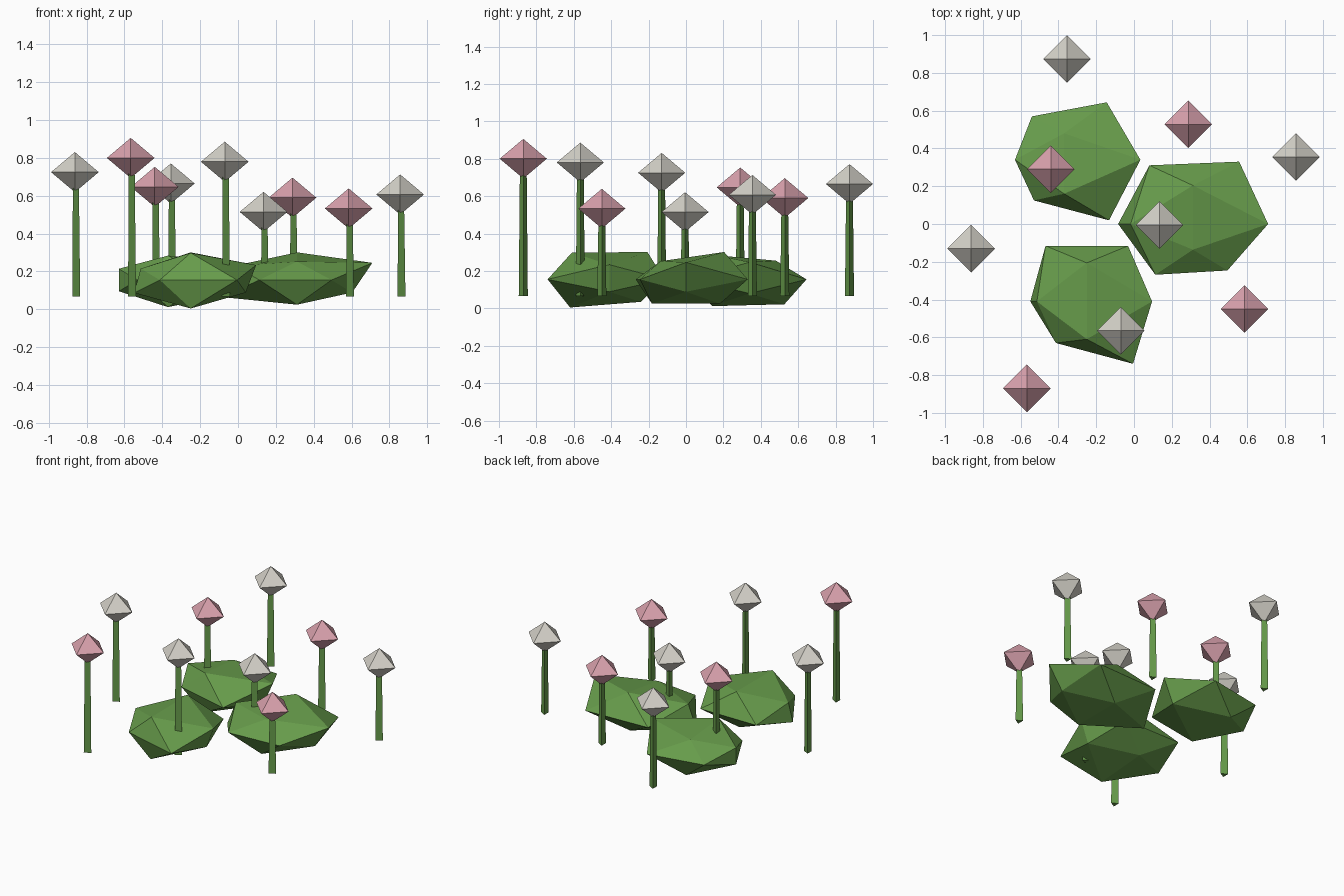
import bpy, bmesh, math
from mathutils import Vector, Matrix

cube = bpy.data.objects.get("Cube")
if cube:
    bpy.data.objects.remove(cube, do_unlink=True)


def material(name, rgb):
    m = bpy.data.materials.new(name)
    m.use_nodes = True
    m.diffuse_color = (*rgb, 1)
    m.node_tree.nodes["Principled BSDF"].inputs["Base Color"].default_value = (*rgb, 1)
    return m


GREEN = material("leaf_green", (0.135, 0.33, 0.07))
PINK = material("petal_pink", (0.70, 0.36, 0.42))
WHITE = material("petal_white", (0.66, 0.64, 0.58))


def finish(bm, name, mat, location):
    bmesh.ops.recalc_face_normals(bm, faces=bm.faces)
    mesh = bpy.data.meshes.new(name)
    bm.to_mesh(mesh)
    bm.free()
    mesh.materials.append(mat)
    obj = bpy.data.objects.new(name, mesh)
    obj.location = location
    bpy.context.collection.objects.link(obj)


# Leafy clump: flattened icosahedron, each corner pushed in or out
def clump(name, location, corners, sides, caps):
    t = (1 + math.sqrt(5)) / 2
    signs = [(1, 1), (-1, 1), (1, -1), (-1, -1)]
    points = [Vector((a, b * t, 0)) for a, b in signs]
    points += [Vector((a * t, 0, b)) for a, b in signs]
    points += [Vector((0, a, b * t)) for a, b in signs]
    bm = bmesh.new()
    verts = [bm.verts.new(p) for p in points]
    bmesh.ops.convex_hull(bm, input=verts)
    size = Vector((0.24, 0.20, 0.0885))
    for v, f in zip(verts, corners + sides + caps):
        v.co = v.co * size * f
    finish(bm, name, GREEN, location)


clump("leaf_clump_left", (0.312, 0, 0.155),
      [1.02, 0.96, 0.76, 0.83], [1.025, 0.85, 0.75, 1.02], [1.02, 0.68, 0.91, 0.91])
clump("leaf_clump_back", (-0.37, 0.34, 0.155),
      [0.94, 0.71, 0.99, 0.665], [1.04, 0.67, 0.85, 0.67], [0.7, 0.9, 0.93, 1.0])
clump("leaf_clump_front", (-0.25, -0.41, 0.155),
      [0.91, 0.91, 1.02, 0.68], [0.89, 0.68, 0.75, 0.77], [1.02, 1.0, 0.84, 1.05])


# Flower: three-sided tapered stem with an eight-sided bud
def flower(i, x, y, z, mat):
    base, top = 0.067, z - 0.06
    bm = bmesh.new()
    bmesh.ops.create_cone(bm, cap_ends=True, segments=3, radius1=0.028,
                          radius2=0.021, depth=top - base)
    # point one stem edge towards +x
    tip = max(bm.verts, key=lambda v: v.co.xy.length).co
    bmesh.ops.rotate(bm, verts=bm.verts, matrix=Matrix.Rotation(-math.atan2(tip.y, tip.x), 3, "Z"))
    finish(bm, f"stem_{i}", GREEN, (x, y, (base + top) / 2))

    bm = bmesh.new()
    axes = [Vector(a) * s for a in ((0.126, 0, 0), (0, 0.126, 0), (0, 0, 0.106)) for s in (1, -1)]
    bmesh.ops.convex_hull(bm, input=[bm.verts.new(p) for p in axes])
    finish(bm, f"bud_{i}", mat, (x, y, z))


flowers = [
    (-0.862, -0.13, 0.725, WHITE), (-0.567, -0.87, 0.80, PINK), (-0.44, 0.29, 0.647, PINK),
    (-0.355, 0.874, 0.665, WHITE), (-0.07, -0.565, 0.78, WHITE), (0.135, -0.005, 0.515, WHITE),
    (0.288, 0.528, 0.59, PINK), (0.585, -0.45, 0.533, PINK), (0.857, 0.355, 0.607, WHITE),
]
for i, f in enumerate(flowers, 1):
    flower(i, *f)
